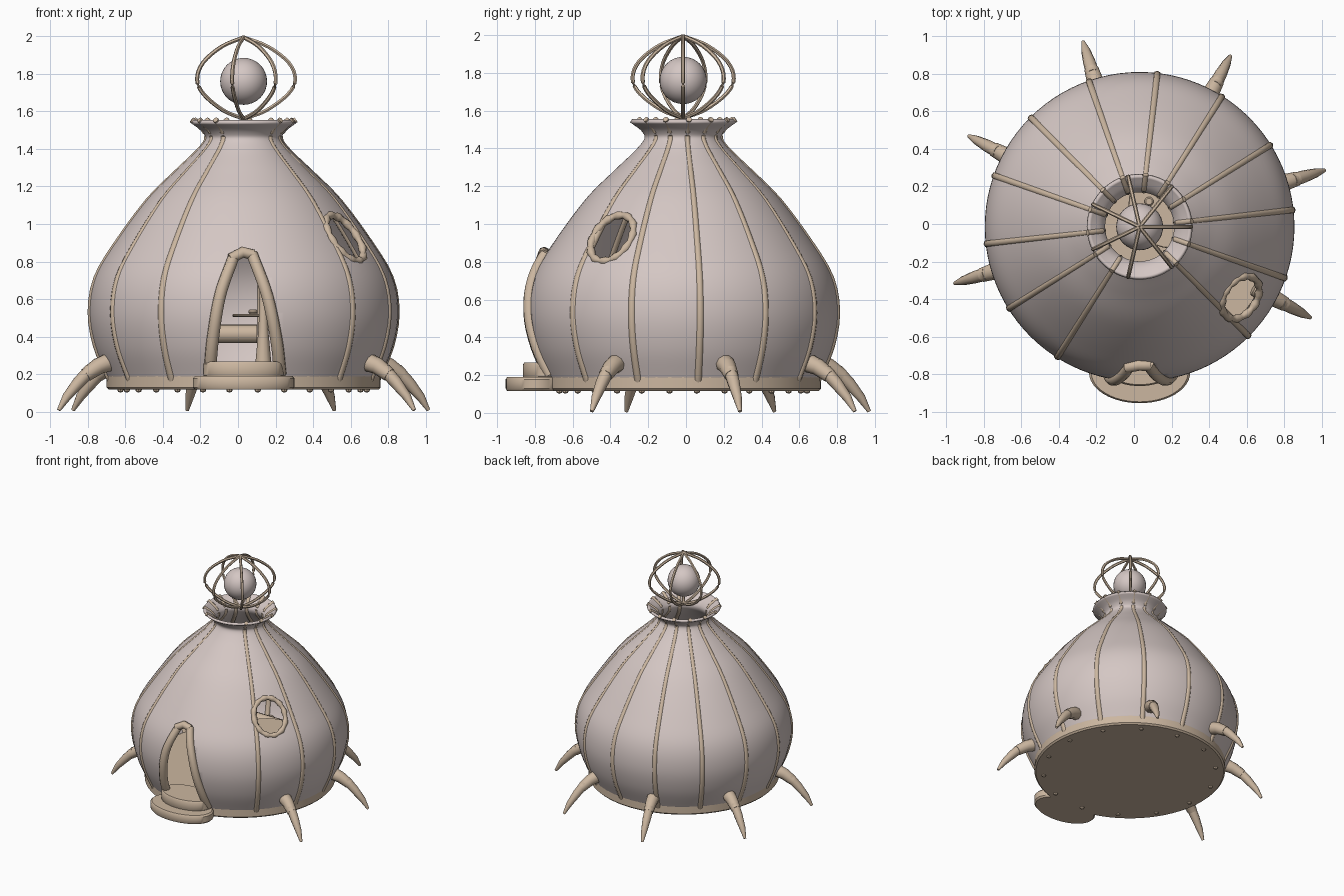
import bpy, bmesh, math
from mathutils import Vector

CX, CY = 0.03, -0.015
if "Cube" in bpy.data.objects:
    bpy.data.objects.remove(bpy.data.objects["Cube"])


def material(name, rgb):
    m = bpy.data.materials.new(name)
    m.use_nodes = True
    m.diffuse_color = (*rgb, 1)
    m.node_tree.nodes["Principled BSDF"].inputs["Base Color"].default_value = (*rgb, 1)
    return m


SHELL = material("pale mauve clay", (0.66, 0.57, 0.55))
WOOD = material("tan wood", (0.60, 0.47, 0.35))


def add(name, bm, mat, angle=40):
    bmesh.ops.recalc_face_normals(bm, faces=bm.faces[:])
    me = bpy.data.meshes.new(name)
    bm.to_mesh(me)
    bm.free()
    me.materials.append(mat)
    ob = bpy.data.objects.new(name, me)
    bpy.context.collection.objects.link(ob)
    bpy.ops.object.select_all(action="DESELECT")
    ob.select_set(True)
    bpy.context.view_layer.objects.active = ob
    bpy.ops.object.shade_smooth_by_angle(angle=math.radians(angle))
    return ob


def smooth(pts, steps=6):
    """Catmull-Rom curve through the points."""
    p = [Vector(q) for q in pts]
    p = [2 * p[0] - p[1]] + p + [2 * p[-1] - p[-2]]
    out = []
    for a, b, c, d in zip(p, p[1:], p[2:], p[3:]):
        for i in range(steps):
            t = i / steps
            out.append(0.5 * (2 * b + (c - a) * t + (2 * a - 5 * b + 4 * c - d) * t * t
                              + (3 * b - a - 3 * c + d) * t ** 3))
    return out + [p[-2]]


def spin(profile, segs=64):
    bm = bmesh.new()
    vs = [bm.verts.new((r, 0, z)) for r, z in profile]
    es = [bm.edges.new(e) for e in zip(vs, vs[1:])]
    bmesh.ops.spin(bm, geom=vs + es, axis=(0, 0, 1), cent=(0, 0, 0),
                   angle=math.tau, steps=segs, use_duplicate=False)
    bmesh.ops.remove_doubles(bm, verts=bm.verts[:], dist=1e-4)
    return bm


def lathe(name, profile, mat, loc, scale=(1, 1, 1), segs=64):
    bm = spin(profile, segs)
    for v in bm.verts:
        v.co = Vector((v.co.x * scale[0], v.co.y * scale[1], v.co.z * scale[2])) + Vector(loc)
    return add(name, bm, mat)


def tube(name, path, radii, mat, sides=8, closed=False):
    """Round tube along a path, one radius per point."""
    bm = bmesh.new()
    n, rings = len(path), []
    for i, p in enumerate(path):
        ahead = path[(i + 1) % n] if closed else path[min(i + 1, n - 1)]
        d = (ahead - (path[i - 1] if closed or i else path[0])).normalized()
        ref = Vector((CX, CY, 0.8)) - p
        u = d.cross(ref).normalized()
        w = d.cross(u)
        rings.append([bm.verts.new(p + radii[i] * (u * math.cos(a) + w * math.sin(a)))
                      for a in (math.tau * k / sides for k in range(sides))])
    for a, b in zip(rings, rings[1:] + rings[:1] if closed else rings[1:]):
        for k in range(sides):
            bm.faces.new((a[k], a[k - 1], b[k - 1], b[k]))
    if not closed:
        bm.faces.new(rings[0])
        bm.faces.new(rings[-1])
    return add(name, bm, mat, 50)


def around(r, z, deg):
    a = math.radians(deg)
    return Vector((CX + r * math.cos(a), CY + r * math.sin(a), z))


def disc(r, z0, z1, b=0.012):
    return [(0, z0), (r - b, z0), (r, z0 + b), (r, z1 - b), (r - b, z1), (0, z1)]


# Onion-shaped shell
PROFILE = smooth([(0.70, 0.17), (0.775, 0.35), (0.805, 0.53), (0.775, 0.71), (0.67, 0.89),
                  (0.50, 1.12), (0.35, 1.27), (0.235, 1.38), (0.185, 1.45), (0.205, 1.505),
                  (0.27, 1.555)])


def radius_at(z):
    for a, b in zip(PROFILE, PROFILE[1:]):
        if a.y <= z <= b.y:
            return a.x + (b.x - a.x) * (z - a.y) / (b.y - a.y)
    return PROFILE[0].x


shell = lathe("shell", PROFILE, SHELL, (CX, CY, 0), segs=96)
sol = shell.modifiers.new("thickness", "SOLIDIFY")
sol.thickness, sol.offset = 0.02, -1

# Doorway cutter: an arched prism
outline = smooth([(-0.15, 0.1), (-0.135, 0.35), (-0.09, 0.62), (-0.02, 0.82), (0.07, 0.83),
                  (0.165, 0.62), (0.215, 0.35), (0.23, 0.1)], 4)
bm = bmesh.new()
face = bm.faces.new([bm.verts.new((x, -1.1, z)) for x, z in outline])
ext = bmesh.ops.extrude_face_region(bm, geom=[face])
for v in ext["geom"]:
    if isinstance(v, bmesh.types.BMVert):
        v.co.y = -0.45
door_cut = add("door_cutter", bm, SHELL)

# Window cutter: an elliptical prism square to the shell
W_ANG = -35
mid = around(radius_at(0.92), 0.92, W_ANG)
side = around(1, 0, W_ANG + 90) - around(0, 0, 0)
slope = (around(radius_at(0.99), 0.99, W_ANG) - around(radius_at(0.85), 0.85, W_ANG)).normalized()
normal = side.cross(slope)


def ellipse(s, t, n=32, shift=0.0):
    return [mid + side * s * math.cos(a) + slope * t * math.sin(a) + normal * shift
            for a in (math.tau * k / n for k in range(n))]


bm = bmesh.new()
lo, hi = ([bm.verts.new(p) for p in ellipse(0.122, 0.145, shift=h)] for h in (-0.15, 0.15))
bm.faces.new(lo)
bm.faces.new(hi)
for k in range(len(lo)):
    bm.faces.new((lo[k - 1], lo[k], hi[k], hi[k - 1]))
window_cut = add("window_cutter", bm, SHELL)

bpy.context.view_layer.objects.active = shell
for cutter in (door_cut, window_cut):
    cutter.hide_render = True
    m = shell.modifiers.new("opening", "BOOLEAN")
    m.operation, m.solver, m.object = "DIFFERENCE", "EXACT", cutter
for m in list(shell.modifiers):
    bpy.ops.object.modifier_apply(modifier=m.name)
for cutter in (door_cut, window_cut):
    bpy.data.objects.remove(cutter)

# Window frame of gnarled wood
ring = ellipse(0.125, 0.148, 40, 0.008)
tube("window_frame", ring, [0.02 + 0.004 * math.sin(k * 1.9) for k in range(40)], WOOD, 8, True)

# Door posts and lintel that hug the shell


def on_shell(x, z, out):
    return Vector((x, CY - out - math.sqrt(radius_at(z) ** 2 - (x - CX) ** 2), z))


for name, pts in (("door_post_right", [(-0.15, 0.2), (-0.135, 0.38), (-0.095, 0.62), (-0.025, 0.82)]),
                  ("door_post_left", [(0.225, 0.2), (0.205, 0.38), (0.155, 0.62), (0.075, 0.84)])):
    path = [on_shell(x, z, 0.012 + 0.02 * z) for x, z in smooth(pts)]
    tube(name, path, [0.034 - 0.004 * i / len(path) for i in range(len(path))], WOOD, 10)
tube("door_lintel", [on_shell(-0.04, 0.815, 0.035), on_shell(0.025, 0.85, 0.04),
                     on_shell(0.085, 0.835, 0.035)], [0.028, 0.03, 0.028], WOOD, 8)

# Ribs and the studs below them; the doorway takes the place of two ribs
STEP = 360 / 14
for k in range(14):
    ang = 6.3 + STEP * k
    lathe("stud", [(0, -0.016), (0.014, -0.01), (0.02, 0.01), (0, 0.01)], WOOD,
          around(0.66, 0.117, ang), segs=8)
    if k not in (10, 11):
        path = [around(p.x + 0.01, p.y, ang) for p in PROFILE[::2]]
        tube("rib", path, [0.023 - 0.008 * i / len(path) for i in range(len(path))], WOOD, 8)

# Base and front steps
lathe("base", disc(0.73, 0.117, 0.235), WOOD, (CX, CY, 0))
lathe("lower_step", disc(0.27, 0.117, 0.19), WOOD, (CX, -0.79, 0), (1, 0.61, 1), 48)
lathe("upper_step", disc(0.215, 0.18, 0.267), WOOD, (CX, -0.73, 0), (1, 0.62, 1), 48)

# Claw legs, none beside the steps
for k in range(-1, 5):
    ang = 17 + 45 * k
    tube("leg_upper", [around(r, z, ang) for r, z in ((0.69, 0.275), (0.74, 0.268), (0.81, 0.242), (0.88, 0.195))],
         [0.042, 0.052, 0.045, 0.038], WOOD, 10)
    tube("leg_claw", [around(r, z, ang) for r, z in ((0.85, 0.225), (0.92, 0.155), (0.985, 0.08), (1.03, 0.008))],
         [0.036, 0.033, 0.024, 0.01], WOOD, 10)

# Finial: seven bowed bars around a ball
bow = smooth([(0.0, 1.56), (0.12, 1.605), (0.235, 1.69), (0.275, 1.77), (0.24, 1.86),
              (0.13, 1.945), (0.0, 1.995)], 4)
for k in range(7):
    tube("finial_bar", [around(p.x, p.y, 360 * k / 7) for p in bow], [0.011] * len(bow), WOOD, 6)
bm = bmesh.new()
bmesh.ops.create_uvsphere(bm, u_segments=32, v_segments=16, radius=0.125)
bmesh.ops.translate(bm, verts=bm.verts[:], vec=(CX, CY, 1.76))
add("finial_ball", bm, SHELL)

# Furniture inside: round table with a bowl, bench and post
lathe("table_top", disc(0.23, 0.505, 0.52, 0.004), WOOD, (0.2, 0.1, 0), segs=32)
lathe("table_leg", disc(0.03, 0.23, 0.51), WOOD, (0.25, 0.1, 0), segs=12)
lathe("bowl", disc(0.025, 0.52, 0.545, 0.008), WOOD, (0.08, 0.12, 0), segs=12)
tube("bench", [Vector((-0.35, 0.42, 0.415)), Vector((0.1, 0.42, 0.415))], [0.05, 0.05], WOOD, 10)
lathe("inner_post", [(0, 0.23), (0.045, 0.23), (0.025, 0.45), (0.02, 0.7), (0, 0.7)], WOOD,
      (0.135, -0.25, 0), segs=12)
